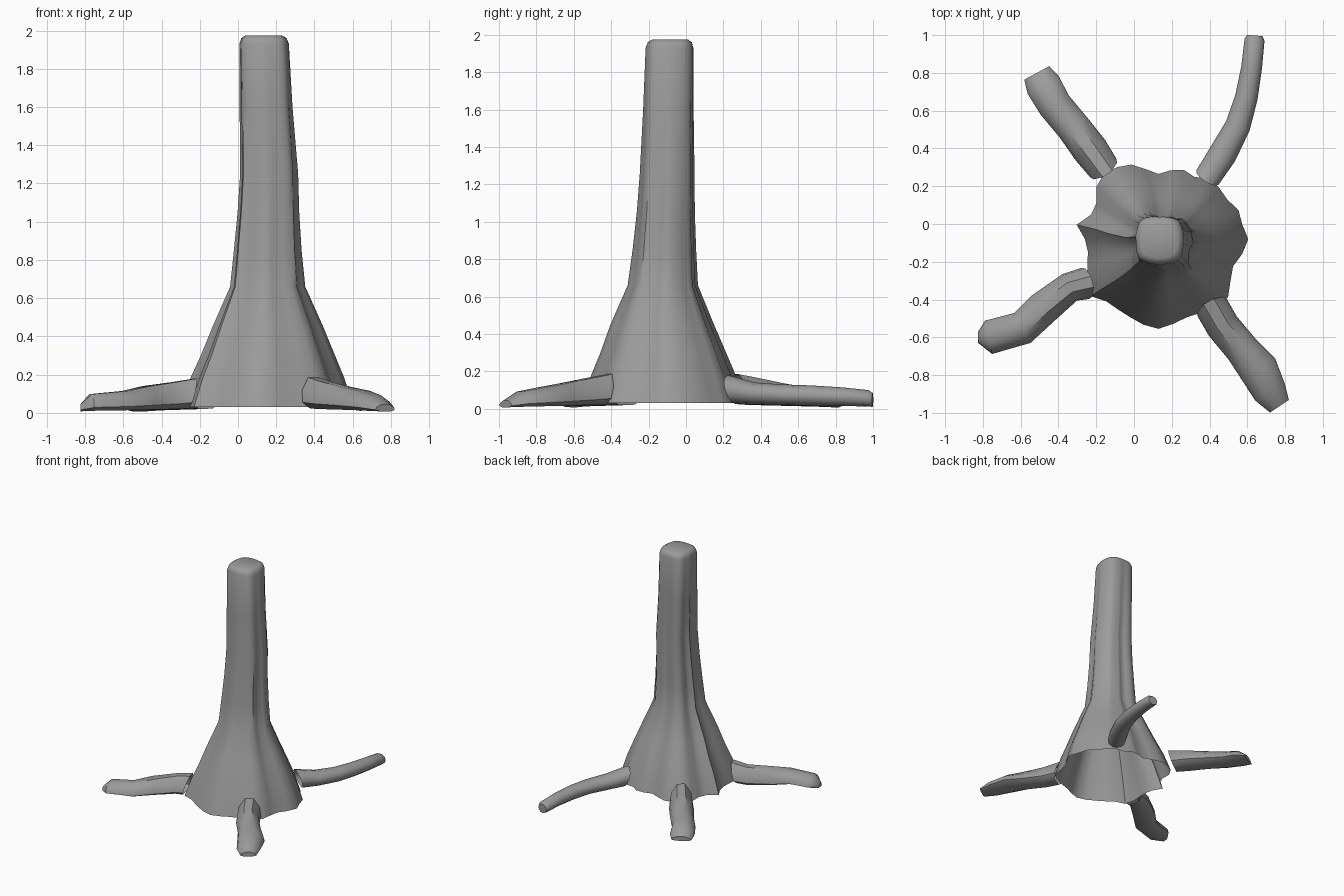
import bpy, bmesh, math
from mathutils import Vector

old = bpy.data.objects.get("Cube")
if old:
    bpy.data.objects.remove(old, do_unlink=True)

bark = bpy.data.materials.new("grey_bark")
bark.use_nodes = True
GREY = (0.33, 0.33, 0.33, 1)
bark.diffuse_color = GREY
bark.node_tree.nodes["Principled BSDF"].inputs["Base Color"].default_value = GREY


def loft(name, rings, angle):
    """Skin a list of closed rings, open at the first and capped at the last."""
    bm = bmesh.new()
    loops = [[bm.verts.new(p) for p in ring] for ring in rings]
    n = len(loops[0])
    for a, b in zip(loops, loops[1:]):
        for i in range(n):
            j = (i + 1) % n
            bm.faces.new((a[i], a[j], b[j], b[i]))
    bm.faces.new(loops[-1])
    mesh = bpy.data.meshes.new(name)
    bm.to_mesh(mesh)
    bm.free()
    mesh.materials.append(bark)
    ob = bpy.data.objects.new(name, mesh)
    bpy.context.collection.objects.link(ob)
    bpy.ops.object.select_all(action='DESELECT')
    ob.select_set(True)
    bpy.context.view_layer.objects.active = ob
    bpy.ops.object.shade_smooth_by_angle(angle=math.radians(angle))


# Trunk: fluted skirt radii every ten degrees, fading to a rounded square top
skirt = [.475, .45, .45, .42, .42, .42, .38, .39, .37, .345, .375, .42,
         .44, .45, .43, .38, .38, .44, .39, .38, .40, .44, .47, .43,
         .43, .44, .46, .475, .455, .44, .45, .47, .48, .44, .42, .45]
count = len(skirt)
mean = sum(skirt) / count


def trunk_ring(z, cx, cy, r, flare, flute, square):
    ring = []
    for i, s in enumerate(skirt):
        a = math.tau * i / count
        c, d = math.cos(a), math.sin(a)
        box = (abs(c) ** 4 + abs(d) ** 4) ** -0.25
        stem = r * (1 + square * (box - 1)) * (1 + flute * (s / mean - 1))
        rad = stem + (s - stem) * flare
        ring.append((cx + c * rad, cy + d * rad, z))
    return ring


# height, centre x, centre y, stem radius, flare, fluting, squareness
levels = [(.03, .13, -.08, .2, 1, 1, 0),
          (.18, .135, -.085, .2, .79, 1, 0),
          (.30, .14, -.09, .195, .58, 1.1, 0),
          (.45, .142, -.1, .19, .34, 1.2, 0),
          (.66, .145, -.105, .182, 0, 1.2, .1),
          (.85, .147, -.1, .165, 0, 1.1, .2),
          (1.05, .152, -.095, .151, 0, 1, .3),
          (1.25, .157, -.09, .143, 0, .9, .4),
          (1.6, .143, -.087, .133, 0, .6, .5),
          (1.93, .135, -.085, .128, 0, .2, .6),
          (1.96, .135, -.085, .118, 0, .1, .6),
          (1.975, .135, -.085, .095, 0, 0, .6)]
loft("trunk", [trunk_ring(*v) for v in levels], 45)


# Roots: sections swept along a path of (x, y, half width, top height)
def root(name, path, section, low, angle):
    pts = [Vector(p[:2]) for p in path]
    rings = []
    for k, (x, y, w, top) in enumerate(path):
        t = (pts[min(k + 1, len(pts) - 1)] - pts[max(k - 1, 0)]).normalized()
        bottom = low + .015 * (1 - k / (len(path) - 1))
        ring = []
        for u, v in section:
            h = (v + 1) / 2
            # the first section leans along the trunk wall
            lean = .05 * (1 - h) if k == 0 else 0
            ring.append((x - t.y * u * w + t.x * lean,
                         y + t.x * u * w + t.y * lean,
                         bottom + h * (top - bottom)))
        rings.append(ring)
    loft(name, rings, angle)


half_arch = [(.55, -1), (1, -.6), (.9, .2), (.35, 1)]
arch = half_arch + [(-u, v) for u, v in reversed(half_arch)]
tube = [(math.cos(math.tau * i / 12), math.sin(math.tau * i / 12))
        for i in range(12)]

root("front_right_root", [(-.22, -.305, .085, .18), (-.34, -.335, .08, .16),
                          (-.48, -.445, .09, .14), (-.59, -.55, .09, .115),
                          (-.77, -.6, .09, .098), (-.825, -.6, .03, .045)],
     arch, .008, 42)
root("front_left_root", [(.395, -.41, .09, .185), (.47, -.54, .09, .16),
                         (.57, -.66, .09, .135), (.66, -.77, .105, .115),
                         (.72, -.89, .09, .092), (.77, -.965, .06, .045)],
     arch, .008, 42)
root("back_right_root", [(-.14, .265, .085, .185), (-.23, .39, .095, .16),
                         (-.32, .51, .09, .135), (-.42, .63, .09, .115),
                         (-.48, .735, .095, .098), (-.515, .80, .075, .045)],
     arch, .008, 42)
root("back_left_root", [(.375, .225, .07, .18), (.47, .37, .075, .14),
                        (.55, .52, .067, .13), (.595, .67, .06, .125),
                        (.623, .83, .055, .115), (.638, .975, .053, .1),
                        (.64, .998, .04, .085)],
     tube, .01, 50)
